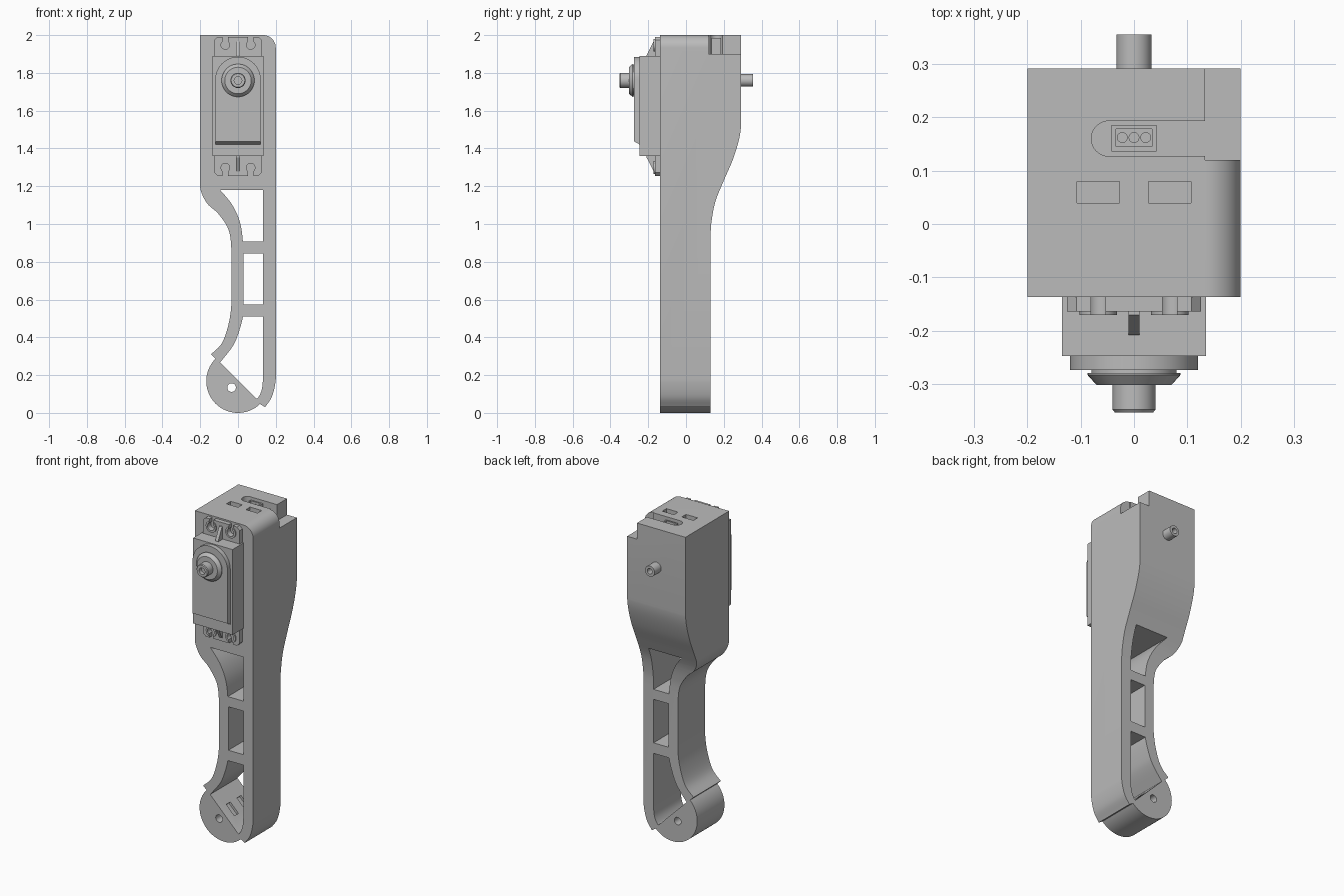
import bpy
import bmesh
import math
from mathutils import Vector

old = bpy.data.objects.get("Cube")
if old:
    bpy.data.objects.remove(old, do_unlink=True)

grey = bpy.data.materials.new("grey_plastic")
grey.use_nodes = True
grey.diffuse_color = (0.5, 0.5, 0.5, 1)
grey.node_tree.nodes["Principled BSDF"].inputs["Base Color"].default_value = (0.5, 0.5, 0.5, 1)


def finish(name, bm):
    bmesh.ops.recalc_face_normals(bm, faces=bm.faces)
    mesh = bpy.data.meshes.new(name)
    bm.to_mesh(mesh)
    bm.free()
    mesh.materials.append(grey)
    obj = bpy.data.objects.new(name, mesh)
    bpy.context.collection.objects.link(obj)
    return obj


def prism(name, pts, axis, a, b):
    """Extrude a flat outline along one axis from a to b."""
    place = {"X": lambda u, v, t: (t, u, v),
             "Y": lambda u, v, t: (u, t, v),
             "Z": lambda u, v, t: (u, v, t)}[axis]
    bm = bmesh.new()
    low = [bm.verts.new(place(u, v, a)) for u, v in pts]
    high = [bm.verts.new(place(u, v, b)) for u, v in pts]
    bm.faces.new(low)
    bm.faces.new(high)
    for i in range(len(pts)):
        j = (i + 1) % len(pts)
        bm.faces.new((low[i], low[j], high[j], high[i]))
    return finish(name, bm)


def lathe(name, profile, x, z):
    """Spin (radius, y) points around an axis running along y."""
    bm = bmesh.new()
    verts = [bm.verts.new((x + r, y, z)) for r, y in profile]
    edges = [bm.edges.new(pair) for pair in zip(verts, verts[1:])]
    bmesh.ops.spin(bm, geom=verts + edges, cent=(x, 0, z), axis=(0, 1, 0),
                   angle=math.tau, steps=48)
    bmesh.ops.remove_doubles(bm, verts=bm.verts, dist=1e-5)
    return finish(name, bm)


def rect(x0, x1, z0, z1):
    return [(x0, z0), (x1, z0), (x1, z1), (x0, z1)]


def arc(cx, cz, r, start, end, n=24):
    angles = [math.radians(start + (end - start) * i / n) for i in range(n + 1)]
    return [(cx + r * math.cos(a), cz + r * math.sin(a)) for a in angles]


def circle(cx, cz, r):
    return arc(cx, cz, r, 0, 360, 32)[:-1]


def curve(pts, n=6):
    """Smooth path through the points; the first and last only guide it."""
    p = [Vector(q) for q in pts]
    out = []
    for a, b, c, d in zip(p, p[1:], p[2:], p[3:]):
        for i in range(n):
            t = i / n
            q = (2 * b + (c - a) * t + (2 * a - 5 * b + 4 * c - d) * t ** 2
                 + (3 * b - a - 3 * c + d) * t ** 3) / 2
            out.append((q.x, q.y))
    return out + [tuple(p[-2])]


def boolean(obj, tool, operation="DIFFERENCE"):
    mod = obj.modifiers.new("shape", "BOOLEAN")
    mod.object, mod.operation, mod.solver = tool, operation, "EXACT"
    bpy.context.view_layer.objects.active = obj
    bpy.ops.object.modifier_apply(modifier=mod.name)
    bpy.data.objects.remove(tool, do_unlink=True)


# Leg body: front outline crossed with side outline
outline = [(-0.2, 2)]
outline += curve([(-0.2, 1.3), (-0.2, 1.19), (-0.164, 1.11), (-0.105, 1.055),
                  (-0.05, 0.97), (-0.035, 0.865), (-0.035, 0.76)])
outline += curve([(-0.035, 0.68), (-0.035, 0.575), (-0.05, 0.47), (-0.085, 0.37),
                  (-0.143, 0.31), (-0.2, 0.26)])
outline += arc(0, 0.168, 0.168, 135, 314, 40)
outline += curve([(0.11, -0.02), (0.143, 0.03), (0.18, 0.087), (0.2, 0.177), (0.2, 0.28)])
outline += arc(0.133, 1.933, 0.067, 0, 90, 12)
body = prism("leg_body", outline, "Y", -0.5, 0.5)

side = [(-0.137, 2.1), (-0.137, -0.1), (0.13, -0.1)]
side += curve([(0.13, 0.85), (0.13, 0.93), (0.135, 1.013), (0.156, 1.12), (0.2, 1.23),
               (0.246, 1.336), (0.278, 1.437), (0.291, 1.516), (0.291, 1.6)])
side += [(0.291, 2.1)]
boolean(body, prism("side_cutter", side, "X", -0.4, 0.4), "INTERSECT")

# Three windows through the shin and the ankle pivot hole
upper = [(0.132, 0.907), (0.132, 1.18)]
upper += curve([(-0.15, 1.23), (-0.095, 1.18), (-0.03, 1.1), (0.01, 1.01),
                (0.026, 0.907), (0.026, 0.82)])
lower = [(0.026, 0.51), (0.132, 0.51)]
lower += curve([(0.132, 0.26), (0.132, 0.18), (0.125, 0.12), (0.106, 0.08),
                (0.095, 0.077), (0.08, 0.09)])
lower += curve([(-0.15, 0.2), (-0.095, 0.267), (-0.03, 0.35), (0, 0.415),
                (0.026, 0.51), (0.03, 0.6)])[:-1]
for window in (upper, rect(0.03, 0.132, 0.575, 0.845), lower, circle(-0.034, 0.134, 0.023)):
    boolean(body, prism("window_cutter", window, "Y", -0.6, 0.6))

# Paired slots in the sloping ankle face and in the top
slope = [(-0.038, 0.19), (0.018, 0.134), (0.048, 0.164), (-0.008, 0.22)]
for y in (-0.055, 0.05):
    boolean(body, prism("slot_cutter", slope, "Y", y - 0.02, y + 0.02))
for x in (-0.067, 0.067):
    boolean(body, prism("slot_cutter", rect(x - 0.04, x + 0.04, 0.039, 0.08), "Z", 1.94, 2.1))

# Corner notch and cable channel in the top
boolean(body, prism("notch_cutter", rect(0.133, 0.3, 0.12, 0.4), "Z", 1.9, 2.1))
channel = arc(-0.047, 0.16, 0.033, 90, 270, 20) + [(0.16, 0.127), (0.16, 0.193)]
boolean(body, prism("channel_cutter", channel, "Z", 1.901, 2.1))

# Cable connector with three pins
socket = prism("cable_socket", rect(-0.042, 0.042, 0.136, 0.186), "Z", 1.89, 1.985)
boolean(socket, prism("socket_cutter", rect(-0.034, 0.034, 0.145, 0.178), "Z", 1.93, 2.1))
for x in (-0.022, 0, 0.022):
    prism("socket_pin", circle(x, 0.162, 0.01), "Z", 1.92, 1.975)

# Servo case and raised front cover with a slanted lower edge
prism("servo_case", rect(-0.135, 0.135, 1.36, 1.89), "Y", -0.247, -0.13)
arch = [(-0.12, 1.418), (0.12, 1.418)] + arc(0, 1.765, 0.12, 0, 180, 32)
cover = prism("servo_cover", arch, "Y", -0.274, -0.24)
for v in cover.data.vertices:
    if v.co.z < 1.42 and v.co.y < -0.26:
        v.co.z = 1.437

# Mounting flange with keyhole screw slots and ribs
MID = 1.623
w, h, c = 0.126, 0.368, 0.018
plate = [(-w, -h + c), (-w + c, -h), (w - c, -h), (w, -h + c),
         (w, h - c), (w - c, h), (-w + c, h), (-w, h - c)]
flange = prism("servo_flange", [(x, MID + z) for x, z in plate], "Y", -0.164, -0.13)
for s in (-1, 1):
    for x in (-0.067, 0.067):
        z = MID + s * 0.325
        boss = prism("screw_boss", circle(x, z, 0.035), "Y", -0.171, -0.15)
        for part in (flange, boss):
            boolean(part, prism("hole_cutter", circle(x, z, 0.023), "Y", -0.3, -0.1))
            ends = sorted((z, z + s * 0.1))
            boolean(part, prism("hole_cutter", rect(x - 0.014, x + 0.014, *ends), "Y", -0.3, -0.1))
    rib = [(-0.15, MID + s * 0.345), (-0.171, MID + s * 0.345),
           (-0.208, MID + s * 0.272), (-0.208, MID + s * 0.25), (-0.15, MID + s * 0.25)]
    prism("flange_rib", rib, "X", -0.01, 0.01)

# Output bearing, drive shaft and rear pivot pin
AXIS = 1.76
lathe("output_bearing", [(0, -0.26), (0.08, -0.26), (0.08, -0.279), (0.087, -0.279),
                         (0.087, -0.283), (0.07, -0.302), (0, -0.302)], 0, AXIS)
lathe("drive_shaft", [(0, -0.29), (0.04, -0.29), (0.04, -0.348), (0.036, -0.353),
                      (0.02, -0.353), (0.02, -0.33), (0, -0.33)], 0, AXIS)
lathe("rear_pin", [(0, 0.27), (0.033, 0.27), (0.033, 0.355), (0.017, 0.355),
                   (0.017, 0.31), (0, 0.31)], 0, AXIS)

# Smooth curved walls and keep hard edges crisp
for obj in bpy.context.collection.objects:
    if obj.type == "MESH" and grey.name in obj.data.materials:
        bpy.ops.object.select_all(action="DESELECT")
        obj.select_set(True)
        bpy.context.view_layer.objects.active = obj
        bpy.ops.object.shade_smooth_by_angle(angle=math.radians(25))
